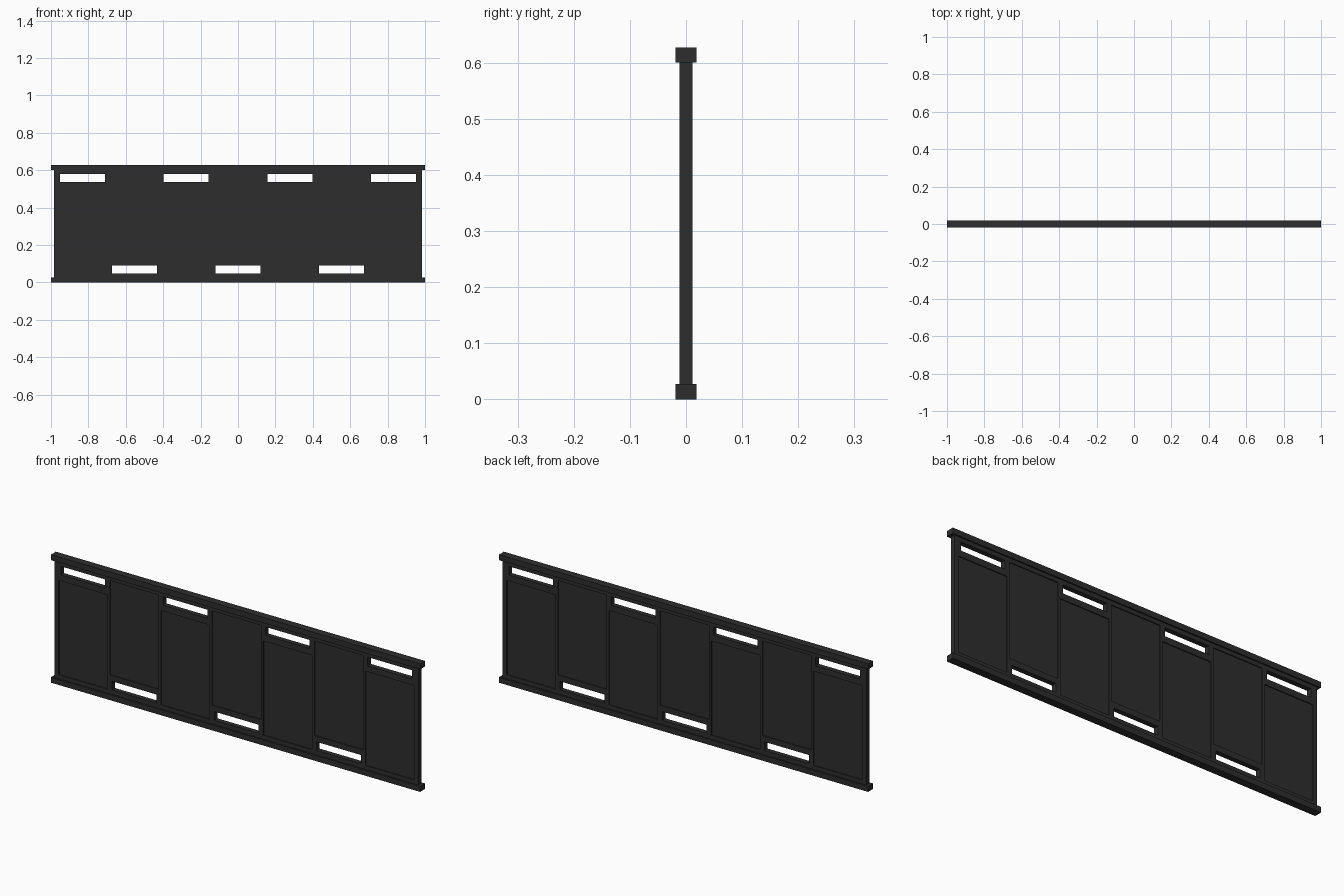
import bpy, bmesh
from mathutils import Matrix, Vector

if "Cube" in bpy.data.objects:
    bpy.data.objects.remove(bpy.data.objects["Cube"])

dark = bpy.data.materials.new("charcoal grey")
dark.diffuse_color = (0.027, 0.027, 0.027, 1)
dark.use_nodes = True
dark.node_tree.nodes["Principled BSDF"].inputs["Base Color"].default_value = dark.diffuse_color


def boxes(name, specs):
    """One object made of separate boxes (x0, x1, y0, y1, z0, z1)."""
    bm = bmesh.new()
    for x0, x1, y0, y1, z0, z1 in specs:
        centre = Vector(((x0 + x1) / 2, (y0 + y1) / 2, (z0 + z1) / 2))
        size = Matrix.Diagonal((x1 - x0, y1 - y0, z1 - z0, 1))
        bmesh.ops.create_cube(bm, size=1, matrix=Matrix.Translation(centre) @ size)
    mesh = bpy.data.meshes.new(name)
    bm.to_mesh(mesh)
    bm.free()
    mesh.materials.append(dark)
    ob = bpy.data.objects.new(name, mesh)
    bpy.context.collection.objects.link(ob)
    return ob


H = 0.627      # total height
RAIL = 0.027   # rail height
T = 0.012      # half thickness of the panel
DEPTH = 0.005  # depth of the recessed fields

# Top and bottom rails
boxes("bottom_rail", [(-1, 1, -0.019, 0.019, 0, RAIL)])
boxes("top_rail", [(-1, 1, -0.019, 0.019, H - RAIL, H)])

# Slots alternate top and bottom; each column has a recessed field on both faces
cuts = []
for i in range(-3, 4):
    x = i * 0.277
    top_slot = i % 2 == 1
    slot = (0.538, 0.580) if top_slot else (0.049, 0.091)
    field = (0.046, 0.508) if top_slot else (H - 0.508, H - 0.046)
    cuts.append((x - 0.12, x + 0.12, -0.1, 0.1, *slot))
    for y0, y1 in ((-0.1, -T + DEPTH), (T - DEPTH, 0.1)):
        cuts.append((x - 0.132, x + 0.132, y0, y1, *field))

# Main panel with slots and fields cut out
panel = boxes("panel", [(-0.985, 0.985, -T, T, RAIL, H - RAIL)])
cutter = boxes("panel_cutter", cuts)
cutter.hide_render = True
mod = panel.modifiers.new("cut", "BOOLEAN")
mod.operation = "DIFFERENCE"
mod.solver = "EXACT"
mod.object = cutter
bpy.context.view_layer.objects.active = panel
bpy.ops.object.modifier_apply(modifier="cut")
bpy.data.objects.remove(cutter)
